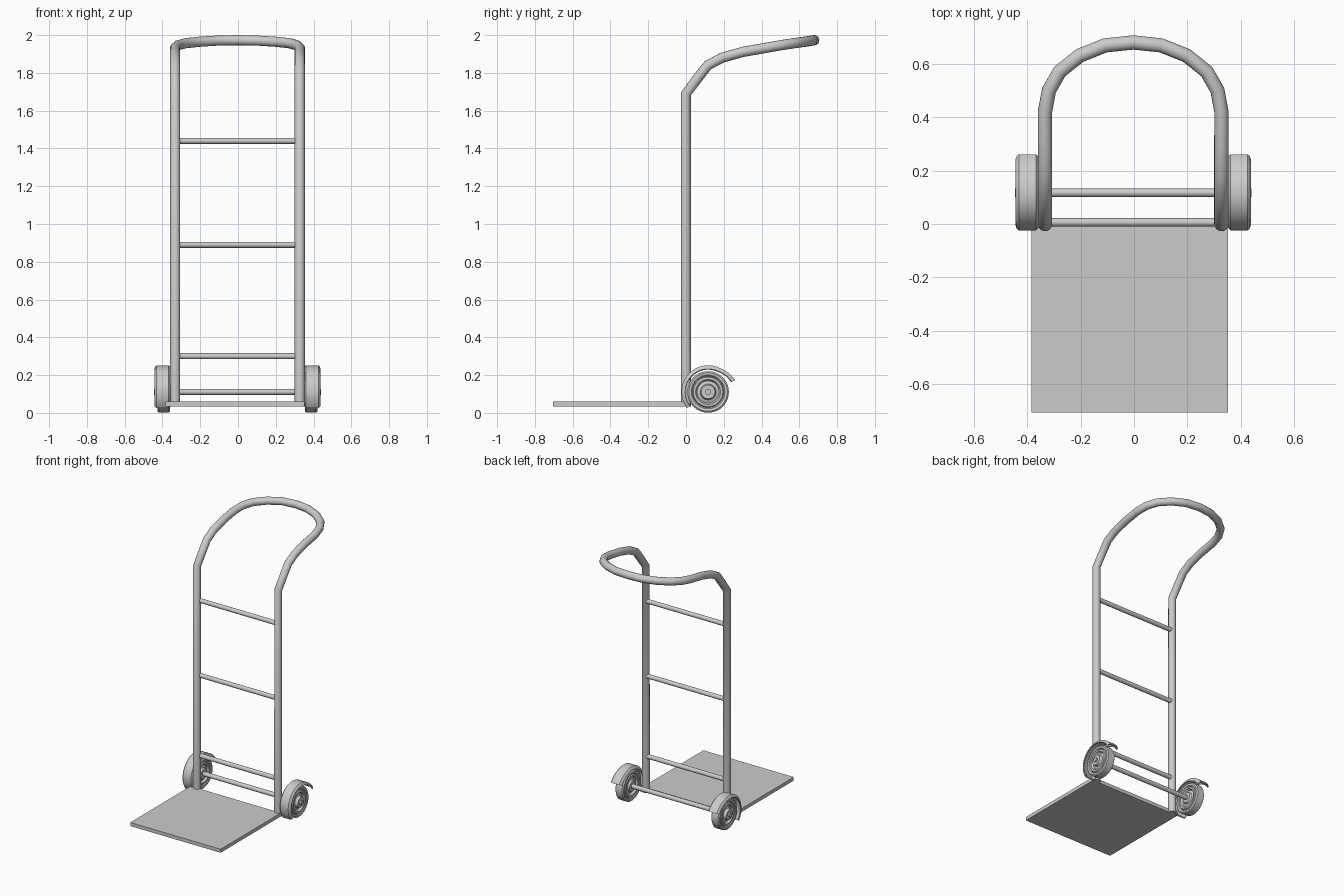
import bpy, bmesh, math
from mathutils import Vector

if "Cube" in bpy.data.objects:
    bpy.data.objects.remove(bpy.data.objects["Cube"])

CX = -0.003                 # centre line of the frame
WY, WZ = 0.117, 0.111       # wheel axis


def finish(name, bm, angle=35):
    bmesh.ops.recalc_face_normals(bm, faces=bm.faces)
    me = bpy.data.meshes.new(name)
    bm.to_mesh(me)
    bm.free()
    ob = bpy.data.objects.new(name, me)
    bpy.context.collection.objects.link(ob)
    bpy.ops.object.select_all(action='DESELECT')
    ob.select_set(True)
    bpy.context.view_layer.objects.active = ob
    bpy.ops.object.shade_smooth_by_angle(angle=math.radians(angle))
    return ob


def tube(name, pts, r, sides=16):
    """Sweep a circle along a path, with capped ends."""
    bm = bmesh.new()
    pts = [Vector(p) for p in pts]
    dirs = [(b - a).normalized() for a, b in zip(pts, pts[1:])]
    rings = []
    normal = dirs[0].orthogonal().normalized()
    for i, p in enumerate(pts):
        t = (dirs[max(i - 1, 0)] + dirs[min(i, len(dirs) - 1)]).normalized()
        normal = (normal - t * normal.dot(t)).normalized()
        side = t.cross(normal)
        rings.append([bm.verts.new(p + r * (math.cos(a) * normal + math.sin(a) * side))
                      for a in (2 * math.pi * k / sides for k in range(sides))])
    for a, b in zip(rings, rings[1:]):
        for k in range(sides):
            j = (k + 1) % sides
            bm.faces.new((a[k], a[j], b[j], b[k]))
    bm.faces.new(rings[0])
    bm.faces.new(rings[-1])
    return finish(name, bm, 50)


def sweep_arc(name, section, angles, closed, s):
    """Turn a closed (x, radius) section about the wheel axis."""
    bm = bmesh.new()
    rings = []
    for a, extra in angles:
        rings.append([bm.verts.new((CX + s * x, WY + (r + extra) * math.cos(a),
                                    WZ + (r + extra) * math.sin(a))) for x, r in section])
    n = len(section)
    pairs = list(zip(rings, rings[1:]))
    if closed:
        pairs.append((rings[-1], rings[0]))
    for a, b in pairs:
        for k in range(n):
            j = (k + 1) % n
            bm.faces.new((a[k], a[j], b[j], b[k]))
    if not closed:
        bm.faces.new(rings[0])
        bm.faces.new(rings[-1])
    return finish(name, bm)


# bent frame and handle in one tube
half = [(0.33, 0, 0.035), (0.33, 0, 1.69), (0.33, 0.06, 1.77), (0.33, 0.115, 1.84),
        (0.33, 0.19, 1.88), (0.33, 0.30, 1.911), (0.33, 0.42, 1.932), (0.315, 0.50, 1.946),
        (0.275, 0.57, 1.957), (0.20, 0.63, 1.965), (0.105, 0.668, 1.971)]
path = half + [(0, 0.679, 1.973)] + [(-x, y, z) for x, y, z in reversed(half)]
tube("frame_handle", [(x + CX, y, z) for x, y, z in path], 0.027)

# rungs and axle
for i, z in enumerate((0.30, 0.89, 1.44)):
    tube(f"rung_{i + 1}", [(CX - 0.32, 0.006, z), (CX + 0.32, 0.006, z)], 0.016)
tube("axle", [(CX - 0.443, WY, WZ), (CX + 0.443, WY, WZ)], 0.016)

# toe plate
bm = bmesh.new()
bmesh.ops.create_cube(bm, size=1)
for v in bm.verts:
    v.co = (v.co.x * 0.735 - 0.015, v.co.y * 0.70 - 0.355, v.co.z * 0.026 + 0.048)
finish("toe_plate", bm)

# wheels: stepped section with recessed disc and raised hub
right = [(0.042, 0.012), (0.042, 0.036), (0.022, 0.042), (0.016, 0.058), (0.022, 0.063),
         (0.031, 0.066), (0.031, 0.078), (0.023, 0.083), (0.031, 0.089), (0.033, 0.102),
         (0.026, 0.110)]
section = [(0.39 + x, r) for x, r in right]
section += [(0.39 - min(x, 0.035), r) for x, r in reversed(right)]
full = [(2 * math.pi * k / 40, 0) for k in range(40)]

# mudguards: rounded strip, flared at the rear end
guard = [(0.352, 0.118), (0.355, 0.132), (0.364, 0.141), (0.428, 0.141), (0.436, 0.134),
         (0.440, 0.122), (0.434, 0.120), (0.430, 0.129), (0.424, 0.133), (0.368, 0.133),
         (0.361, 0.127), (0.358, 0.118)]
arc = []
for k in range(25):
    d = 23 + (217 - 23) * k / 24
    arc.append((math.radians(d), 0.015 * max(0, (60 - d) / 37)))

for label, s in (("left", -1), ("right", 1)):
    sweep_arc(f"wheel_{label}", section, full, True, s)
    sweep_arc(f"mudguard_{label}", guard, arc, False, s)
